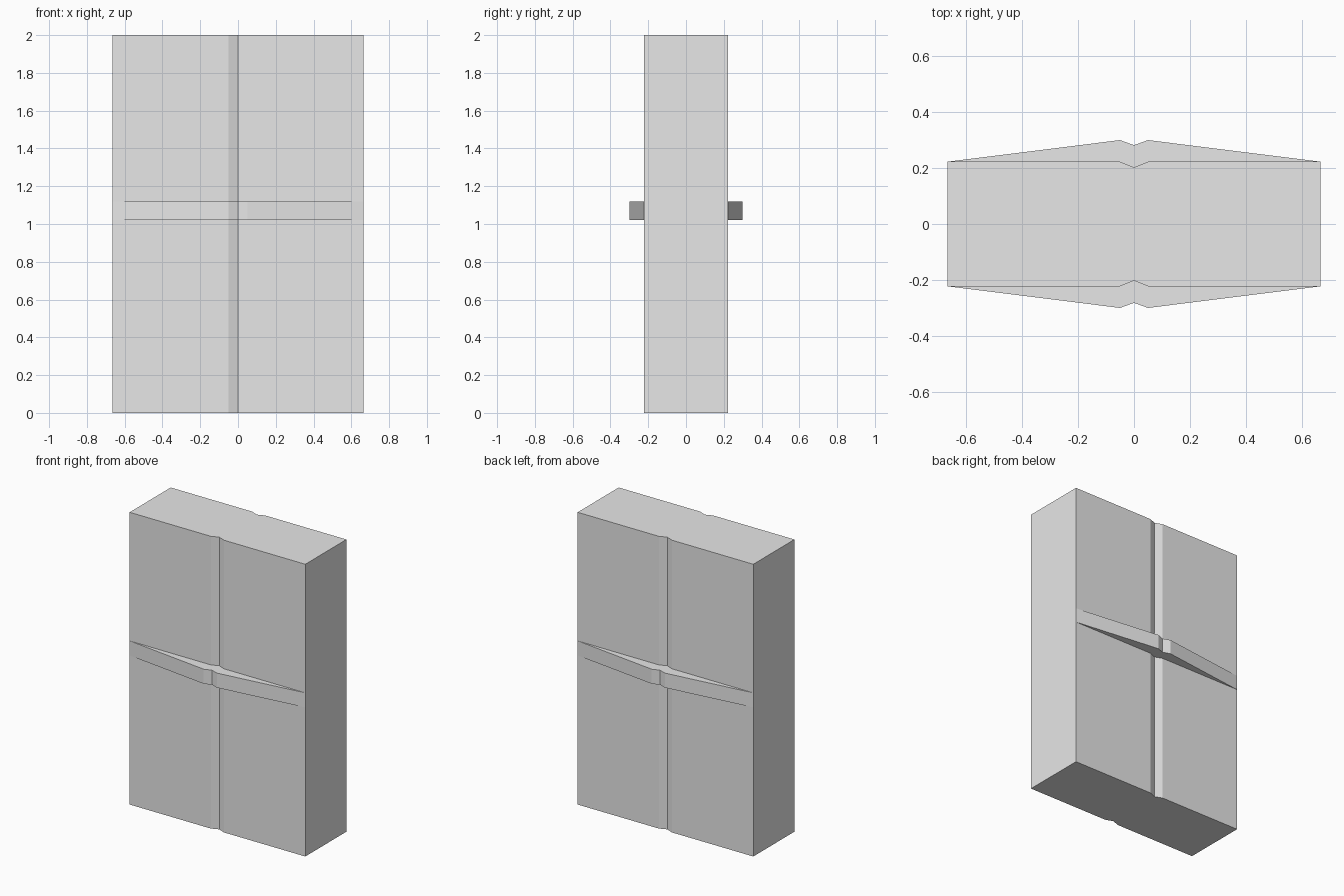
import bpy
import bmesh

cube = bpy.data.objects.get("Cube")
if cube:
    bpy.data.objects.remove(cube, do_unlink=True)

HALF_W, FACE_Y, HEIGHT = 0.665, 0.222, 2.0
GROOVE_W, GROOVE_Y = 0.05, 0.202
PEAK_Y, NOTCH_Y = 0.299, 0.281
BAND_Z = (1.02, 1.12)

grey = bpy.data.materials.new("light grey")
grey.use_nodes = True
grey.diffuse_color = (0.8, 0.8, 0.8, 1)
grey.node_tree.nodes["Principled BSDF"].inputs["Base Color"].default_value = (0.8, 0.8, 0.8, 1)


def prism(name, outline, z0, z1):
    """Extrude a flat outline upward into a closed solid."""
    bm = bmesh.new()
    base = bm.faces.new([bm.verts.new((x, y, z0)) for x, y in outline])
    top = bmesh.ops.extrude_face_region(bm, geom=[base], use_keep_orig=True)
    bmesh.ops.translate(bm, vec=(0, 0, z1 - z0),
                        verts=[v for v in top["geom"] if isinstance(v, bmesh.types.BMVert)])
    bmesh.ops.recalc_face_normals(bm, faces=bm.faces)
    mesh = bpy.data.meshes.new(name)
    bm.to_mesh(mesh)
    bm.free()
    mesh.materials.append(grey)
    obj = bpy.data.objects.new(name, mesh)
    bpy.context.collection.objects.link(obj)
    return obj


def edge_line(shoulder_y, centre_y, side):
    """Left-to-right outline of one broad face, dipping at the middle."""
    return [(-HALF_W, side * FACE_Y), (-GROOVE_W, side * shoulder_y), (0, side * centre_y),
            (GROOVE_W, side * shoulder_y), (HALF_W, side * FACE_Y)]


# Slab with a vertical V groove down the front and back
prism("slab_body",
      edge_line(FACE_Y, GROOVE_Y, -1) + edge_line(FACE_Y, GROOVE_Y, 1)[::-1],
      0, HEIGHT)

# Tapered horizontal bands, notched where they cross the grooves
for name, side in (("front_band", -1), ("back_band", 1)):
    inner = edge_line(FACE_Y, GROOVE_Y, side)[1:-1]
    prism(name, edge_line(PEAK_Y, NOTCH_Y, side) + inner[::-1], *BAND_Z)
